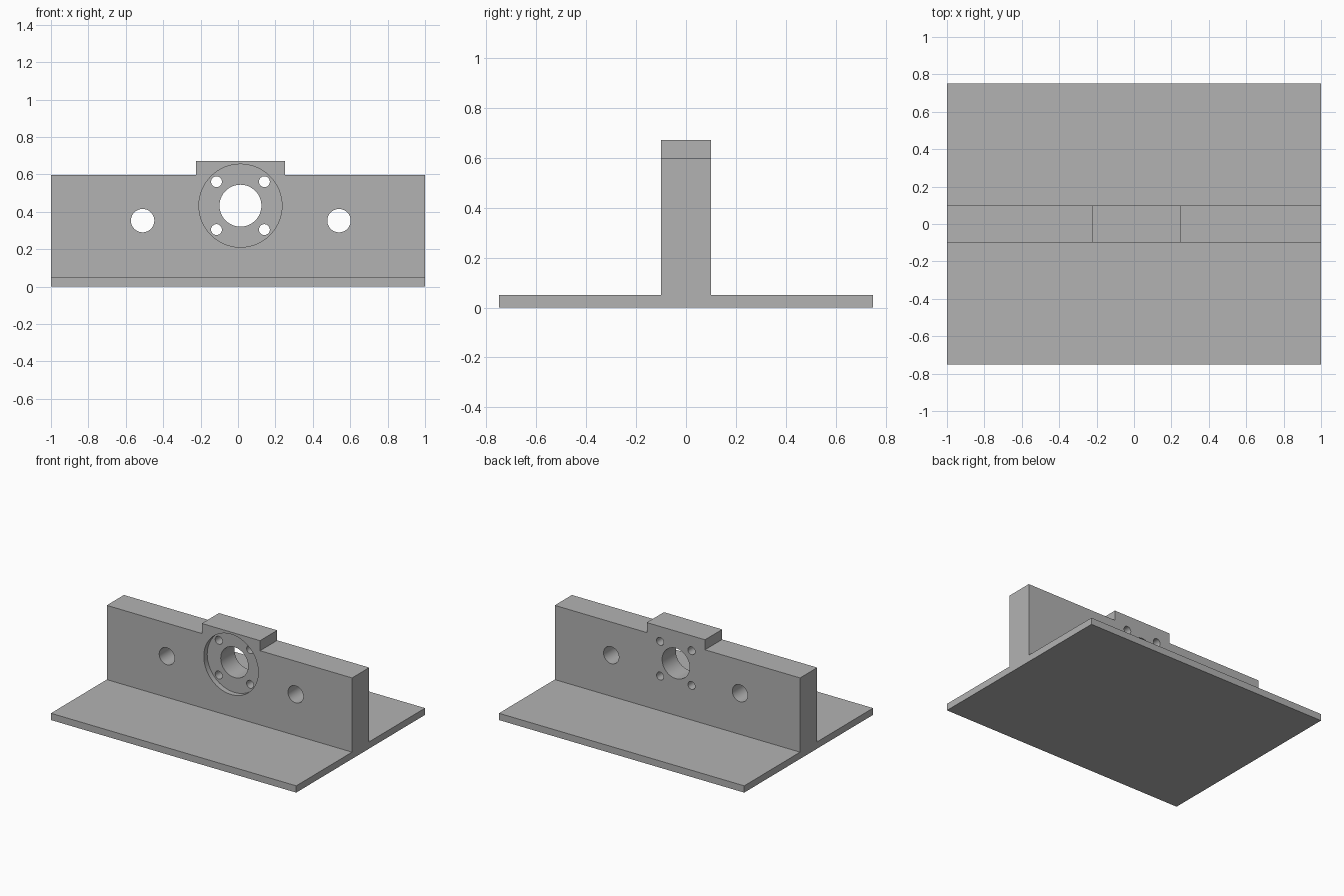
import bpy
import bmesh
import math
from mathutils import Matrix, Vector

if "Cube" in bpy.data.objects:
    bpy.data.objects.remove(bpy.data.objects["Cube"], do_unlink=True)

# Main dimensions
HALF_LENGTH, HALF_DEPTH, HALF_WALL = 1.0, 0.75, 0.1
PLATE_TOP, WALL_TOP, BOSS_TOP = 0.05, 0.597, 0.671
BOSS_LEFT, BOSS_RIGHT = -0.225, 0.25
BORE_X, BORE_Z = 0.013, 0.433

grey = bpy.data.materials.new("plain grey")
grey.use_nodes = True
COLOUR = (0.448, 0.448, 0.448, 1.0)
grey.diffuse_color = COLOUR
grey.node_tree.nodes["Principled BSDF"].inputs["Base Color"].default_value = COLOUR


def make_object(name, bm):
    bmesh.ops.recalc_face_normals(bm, faces=bm.faces)
    mesh = bpy.data.meshes.new(name)
    bm.to_mesh(mesh)
    bm.free()
    mesh.materials.append(grey)
    obj = bpy.data.objects.new(name, mesh)
    bpy.context.collection.objects.link(obj)
    return obj


def cut_hole(target, x, z, radius, y_from=-0.3, y_to=0.3):
    """Drill a round hole along y between two depths."""
    bm = bmesh.new()
    place = Matrix.Translation((x, (y_from + y_to) / 2, z)) @ Matrix.Rotation(math.pi / 2, 4, 'X')
    bmesh.ops.create_cone(bm, cap_ends=True, segments=64, radius1=radius, radius2=radius,
                          depth=y_to - y_from, matrix=place)
    cutter = make_object("hole_cutter", bm)
    cutter.hide_render = True
    mod = target.modifiers.new("hole", 'BOOLEAN')
    mod.operation = 'DIFFERENCE'
    mod.solver = 'EXACT'
    mod.object = cutter
    bpy.ops.object.modifier_apply(modifier=mod.name)
    bpy.data.objects.remove(cutter, do_unlink=True)


# Base plate and upright wall: one T section swept along x
section = [(-HALF_DEPTH, 0), (HALF_DEPTH, 0), (HALF_DEPTH, PLATE_TOP), (HALF_WALL, PLATE_TOP),
           (HALF_WALL, WALL_TOP), (-HALF_WALL, WALL_TOP), (-HALF_WALL, PLATE_TOP),
           (-HALF_DEPTH, PLATE_TOP)]
bm = bmesh.new()
end = bm.faces.new([bm.verts.new((-HALF_LENGTH, y, z)) for y, z in section])
swept = bmesh.ops.extrude_face_region(bm, geom=[end], use_keep_orig=True)
bmesh.ops.translate(bm, vec=(2 * HALF_LENGTH, 0, 0),
                    verts=[g for g in swept["geom"] if isinstance(g, bmesh.types.BMVert)])

# Raised boss: the middle strip of the wall top pulled up
for x in (BOSS_LEFT, BOSS_RIGHT):
    bmesh.ops.bisect_plane(bm, geom=bm.verts[:] + bm.edges[:] + bm.faces[:],
                           plane_co=(x, 0, 0), plane_no=(1, 0, 0))
bmesh.ops.recalc_face_normals(bm, faces=bm.faces)
top = [f for f in bm.faces if f.normal.z > 0.9
       and f.calc_center_median().z > WALL_TOP - 0.01
       and BOSS_LEFT < f.calc_center_median().x < BOSS_RIGHT]
raised = bmesh.ops.extrude_face_region(bm, geom=top)
bmesh.ops.translate(bm, vec=(0, 0, BOSS_TOP - WALL_TOP),
                    verts=[g for g in raised["geom"] if isinstance(g, bmesh.types.BMVert)])
bmesh.ops.delete(bm, geom=[f for f in top if f.is_valid], context='FACES_ONLY')
bmesh.ops.dissolve_limit(bm, angle_limit=0.01, verts=bm.verts, edges=bm.edges)

bracket = make_object("mounting_bracket", bm)
bpy.ops.object.select_all(action='DESELECT')
bracket.select_set(True)
bpy.context.view_layer.objects.active = bracket

# Flange recess on the front, then the through bore
cut_hole(bracket, BORE_X, BORE_Z, 0.222, y_to=-HALF_WALL + 0.04)
cut_hole(bracket, BORE_X, BORE_Z, 0.112)

# Four screw holes around the bore
for sx in (-1, 1):
    for sz in (-1, 1):
        cut_hole(bracket, BORE_X + sx * 0.128, BORE_Z + sz * 0.128, 0.029)

# Rod holes on either side
for x in (-0.51, 0.54):
    cut_hole(bracket, x, 0.353, 0.0625)

bpy.ops.object.shade_smooth_by_angle(angle=math.radians(30))
